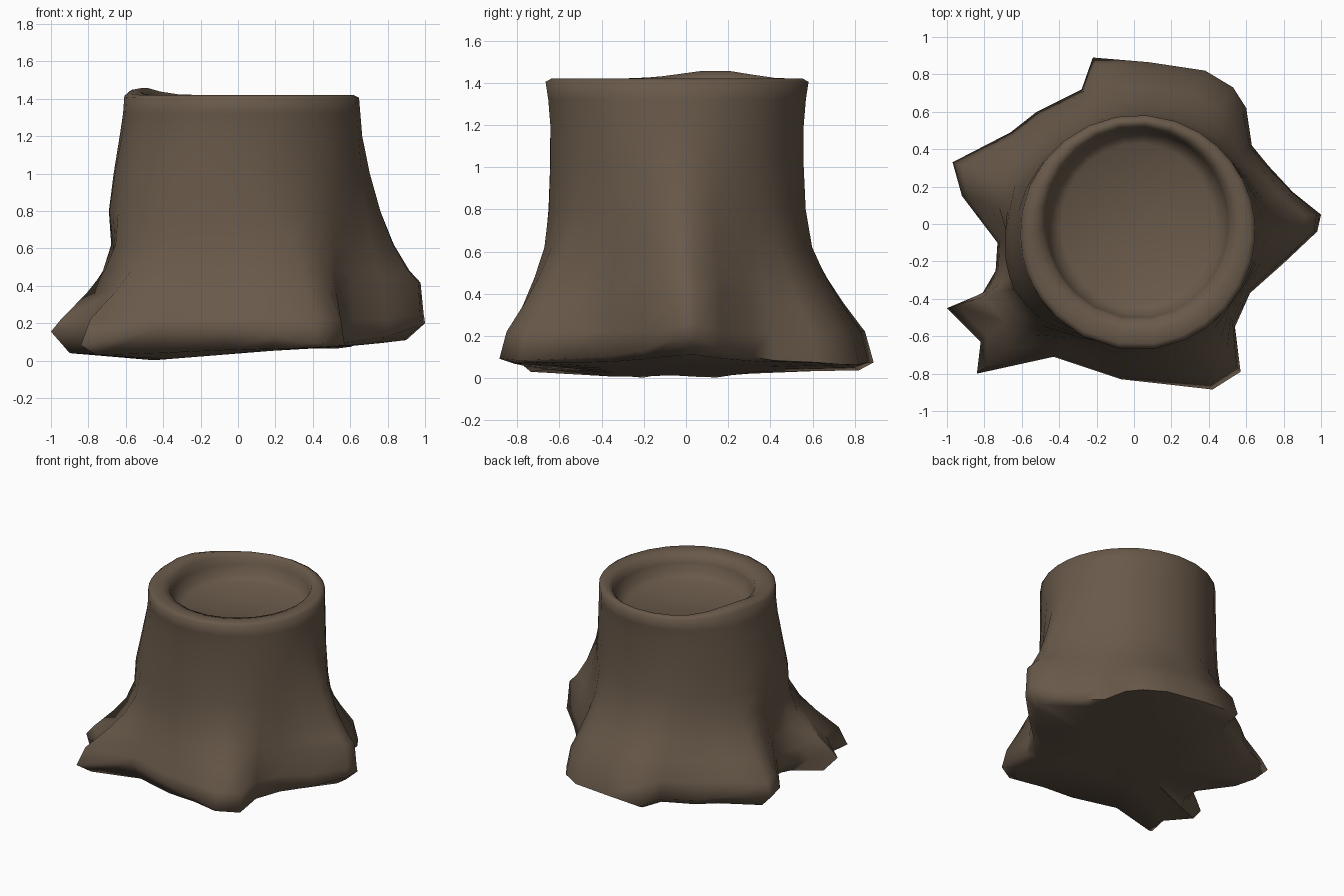
import bpy, bmesh, math

if "Cube" in bpy.data.objects:
    bpy.data.objects.remove(bpy.data.objects["Cube"])

# base outline with roots, counter-clockwise: x, y, height of the lower lip
BASE = [(1.0, .05, .20), (.85, .17, .13), (.72, .31, .09), (.63, .42, .07), (.60, .62, .06),
        (.53, .73, .05), (.38, .82, .05), (.08, .865, .06), (-.22, .89, .06), (-.28, .72, .07),
        (-.52, .60, .08), (-.66, .49, .10), (-.97, .33, .13), (-.92, .15, .12), (-.73, -.1, .10),
        (-.74, -.25, .10), (-.81, -.37, .12), (-1.0, -.45, .15), (-.82, -.63, .09),
        (-.84, -.80, .07), (-.43, -.71, .16), (-.07, -.83, .16), (.2, -.86, .12),
        (.42, -.885, .08), (.57, -.79, .07), (.54, -.55, .08), (.62, -.37, .09),
        (.80, -.21, .12), (.98, -.04, .19)]
N = len(BASE)
CX, CY = .02, -.045

# angles around the trunk, evened out so the walls do not fold
ang = [math.atan2(y - CY, x - CX) for x, y, z in BASE]
for i in range(1, N):
    while ang[i] < ang[i - 1] - 1:
        ang[i] += 2 * math.pi
for _ in range(3):
    ang = [(ang[i - 1] - (2 * math.pi if i == 0 else 0) + 2 * ang[i]
            + ang[(i + 1) % N] + (2 * math.pi if i == N - 1 else 0)) / 4 for i in range(N)]

bm = bmesh.new()
rings = []


def add_ring(points):
    rings.append([bm.verts.new(p) for p in points])


def circle(rx, ry, z, cy=CY, bump=0):
    return [(CX + rx * math.cos(a), cy + ry * math.sin(a),
             z + bump * max(0, math.cos(a - 2.85)) ** 12) for a in ang]


# underside, turned in below the lip and tilted up to the right
add_ring([(x * .45, y * .45, .02 + .04 * x) for x, y, z in BASE])
add_ring([(x * .90, y * .92, max(0, .02 + .05 * x) + z * .15) for x, y, z in BASE])
# flared walls: height, spread of roots, spread of the tall right root, left bulge
LEVELS = [(0, 1, 1, 0), (.22, .88, .98, 0), (.36, .57, .95, 0), (.48, .34, .78, .01),
          (.62, .13, .53, .05), (.80, .03, .31, .08), (1.0, 0, .13, .05), (1.2, 0, 0, .01)]
for h, s, s_right, bulge in LEVELS:
    pts = []
    for (x, y, lip), a in zip(BASE, ang):
        w = max(0, math.cos(a)) ** 8
        t = s + (s_right - s) * w
        b = bulge * max(0, math.cos(a - 3.5)) ** 4
        z = lip if h == 0 else max(h, lip + .06) + (.06 * w if h == .36 else 0)
        cx, cy = CX + (.645 + b) * math.cos(a), CY + (.605 + b) * math.sin(a)
        pts.append((cx + (x - cx) * t, cy + (y - cy) * t, z))
    add_ring(pts)
# rounded rim and hollow top
add_ring(circle(.635, .615, 1.32))
add_ring(circle(.628, .628, 1.405, bump=.02))
add_ring(circle(.60, .60, 1.42, bump=.03))
add_ring(circle(.545, .56, 1.42, cy=-.02, bump=.04))
add_ring(circle(.50, .52, 1.40, cy=0, bump=.02))
add_ring(circle(.485, .505, 1.35, cy=0))
add_ring(circle(.46, .48, 1.28, cy=0))
add_ring(circle(.41, .43, 1.245, cy=0))

for lo, hi in zip(rings, rings[1:]):
    for i in range(N):
        j = (i + 1) % N
        bm.faces.new((lo[i], lo[j], hi[j], hi[i]))
bm.faces.new(rings[0][::-1])
bm.faces.new(rings[-1])
bmesh.ops.recalc_face_normals(bm, faces=bm.faces)

mesh = bpy.data.meshes.new("tree_stump")
bm.to_mesh(mesh)
bm.free()
stump = bpy.data.objects.new("tree_stump", mesh)
bpy.context.collection.objects.link(stump)
lowest = min(v.co.z for v in mesh.vertices)
for v in mesh.vertices:
    if v.co.z < .2:
        v.co.z -= lowest * (1 - v.co.z / .2)

bark = bpy.data.materials.new("bark brown")
bark.diffuse_color = (.14, .10, .068, 1)
bark.use_nodes = True
bark.node_tree.nodes["Principled BSDF"].inputs["Base Color"].default_value = bark.diffuse_color
mesh.materials.append(bark)
bpy.context.view_layer.objects.active = stump
stump.select_set(True)
bpy.ops.object.shade_smooth_by_angle(angle=math.radians(80))
